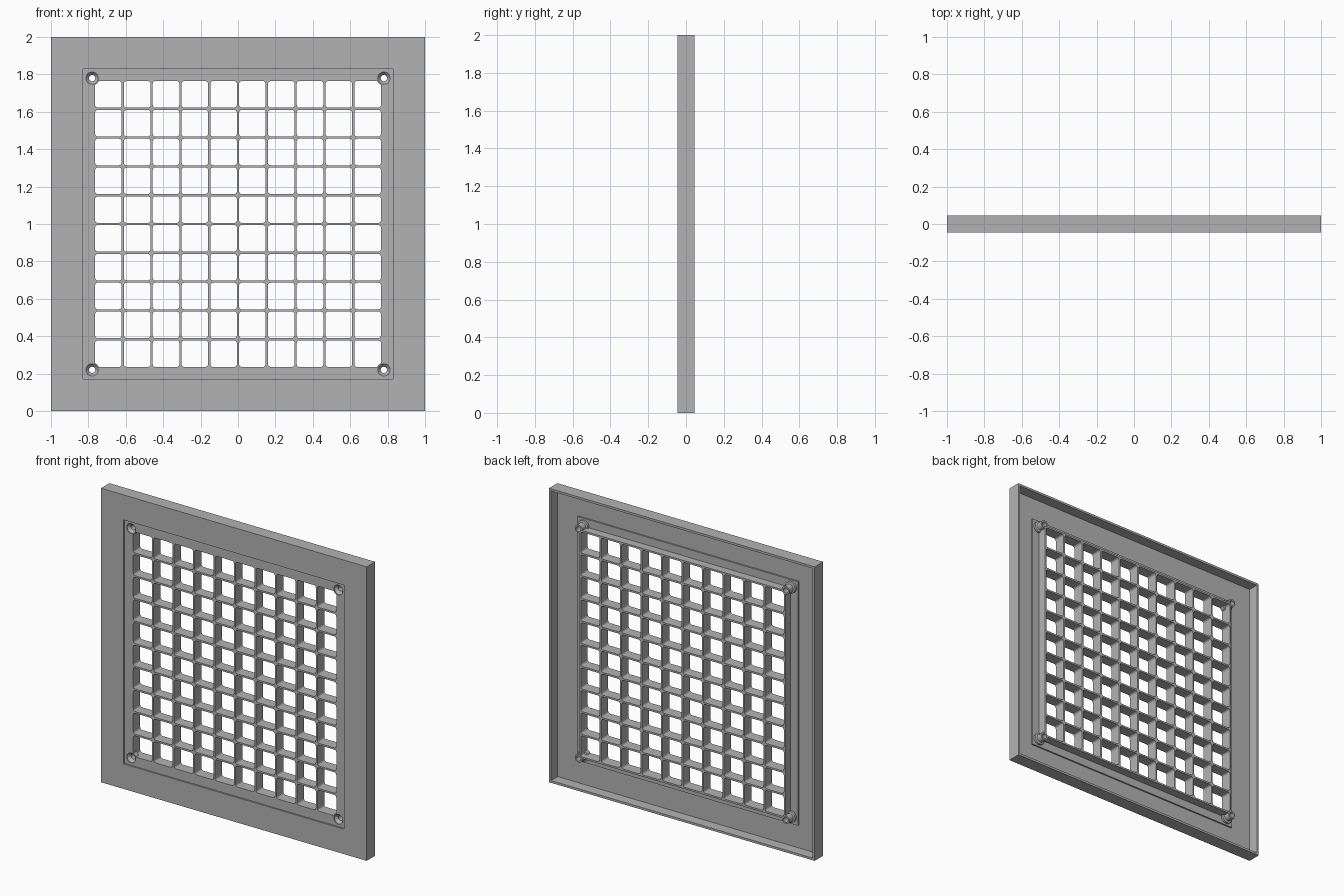
import bpy, bmesh, math

cube = bpy.data.objects.get("Cube")
if cube:
    bpy.data.objects.remove(cube, do_unlink=True)

grey = bpy.data.materials.new("plain_grey")
grey.use_nodes = True
grey.diffuse_color = (0.45, 0.45, 0.45, 1)
grey.node_tree.nodes["Principled BSDF"].inputs["Base Color"].default_value = grey.diffuse_color

PITCH, CELLS = 0.154, 10
GRID_HALF = 0.776          # outside of the lattice
FRONT, BACK = -0.035, 0.04  # lattice depth range
BOSS = 0.78                # screw boss offset from the centre


def finish(bm, name, location=(0, 0, 1)):
    bmesh.ops.remove_doubles(bm, verts=bm.verts, dist=0.0001)
    bmesh.ops.recalc_face_normals(bm, faces=bm.faces)
    mesh = bpy.data.meshes.new(name)
    bm.to_mesh(mesh)
    bm.free()
    mesh.materials.append(grey)
    obj = bpy.data.objects.new(name, mesh)
    obj.location = location
    bpy.context.collection.objects.link(obj)
    return obj


def bridge(bm, a, b):
    for i in range(len(a)):
        j = (i + 1) % len(a)
        bm.faces.new((a[i], a[j], b[j], b[i]))


def lathe(name, profile, location, sides=32):
    """Solid of revolution about y from (radius, y) points."""
    bm = bmesh.new()
    rings = []
    for r, y in profile:
        angles = [math.tau * i / sides for i in range(sides)]
        rings.append([bm.verts.new((r * math.cos(a), y, r * math.sin(a))) for a in angles])
    for a, b in zip(rings, rings[1:]):
        bridge(bm, a, b)
    bm.faces.new(rings[0])
    bm.faces.new(rings[-1])
    return finish(bm, name, location)


# Square frame: rim, thin plate and a shallow offset step round the opening
section = [(1, -0.045), (1, 0.045), (0.985, 0.045), (0.985, -0.027),
           (0.83, -0.027), (0.83, -0.017), (GRID_HALF, -0.017),
           (GRID_HALF, FRONT), (0.83, FRONT), (0.83, -0.045)]
bm = bmesh.new()
loops = [[bm.verts.new((sx * h, y, sz * h)) for h, y in section]
         for sx, sz in ((1, 1), (-1, 1), (-1, -1), (1, -1))]
for k in range(4):
    bridge(bm, loops[k], loops[(k + 1) % 4])
frame = finish(bm, "frame")


def rounded_quadrants(half, radius, steps=4):
    """Corner arcs of a rounded square, one list per corner."""
    arcs = []
    for k, (sx, sz) in enumerate(((1, 1), (-1, 1), (-1, -1), (1, -1))):
        angles = [math.pi / 2 * (k + i / steps) for i in range(steps + 1)]
        arcs.append([(sx * (half - radius) + radius * math.cos(a),
                      sz * (half - radius) + radius * math.sin(a)) for a in angles])
    return arcs


# Lattice: a rounded square opening in every cell
bm = bmesh.new()
arcs = rounded_quadrants(0.071, 0.014)
edges = [(i - CELLS / 2) * PITCH for i in range(CELLS + 1)]
edges[0], edges[-1] = -GRID_HALF, GRID_HALF
for i in range(CELLS):
    for j in range(CELLS):
        cx = (i - CELLS / 2 + 0.5) * PITCH
        cz = (j - CELLS / 2 + 0.5) * PITCH
        x0, x1, z0, z1 = edges[i], edges[i + 1], edges[j], edges[j + 1]
        corners = ((x1, z1), (x0, z1), (x0, z0), (x1, z0))
        inner = []
        for y in (FRONT, BACK):
            outer = [bm.verts.new((x, y, z)) for x, z in corners]
            rings = [[bm.verts.new((cx + u, y, cz + v)) for u, v in arc] for arc in arcs]
            for k in range(4):
                n = (k + 1) % 4
                for a, b in zip(rings[k], rings[k][1:]):
                    bm.faces.new((outer[k], a, b))
                bm.faces.new((outer[k], rings[k][-1], rings[n][0], outer[n]))
            inner.append([v for ring in rings for v in ring])
        bridge(bm, *inner)
bmesh.ops.remove_doubles(bm, verts=bm.verts, dist=0.0001)
# Close the outside of the lattice
rim = [e for e in bm.edges if len(e.link_faces) == 1]
bmesh.ops.bridge_loops(bm, edges=rim)
lattice = finish(bm, "lattice")

# Stepped screw bosses with countersunk holes in the four corners
bosses, cutters = [], []
for sx, side in ((1, "left"), (-1, "right")):
    for sz, level in ((1, "upper"), (-1, "lower")):
        place = (sx * BOSS, 0, 1 + sz * BOSS)
        bosses.append(lathe(f"{level}_{side}_boss",
                            [(0.039, FRONT), (0.039, -0.002), (0.028, 0.002), (0.028, 0.042)], place))
        cutter = lathe(f"{level}_{side}_hole_cutter",
                       [(0.033, -0.06), (0.033, -0.03), (0.017, -0.012), (0.017, 0.06)], place)
        cutter.hide_render = True
        cutter.hide_set(True)
        cutter.display_type = 'WIRE'
        cutters.append(cutter)


def drill(obj, tools):
    for tool in tools:
        mod = obj.modifiers.new("screw_hole", 'BOOLEAN')
        mod.operation = 'DIFFERENCE'
        mod.solver = 'EXACT'
        mod.object = tool


drill(frame, cutters)
drill(lattice, cutters)
for boss, cutter in zip(bosses, cutters):
    drill(boss, [cutter])
    bpy.ops.object.select_all(action='DESELECT')
    boss.select_set(True)
    bpy.context.view_layer.objects.active = boss
    bpy.ops.object.shade_smooth_by_angle(angle=math.radians(30))
